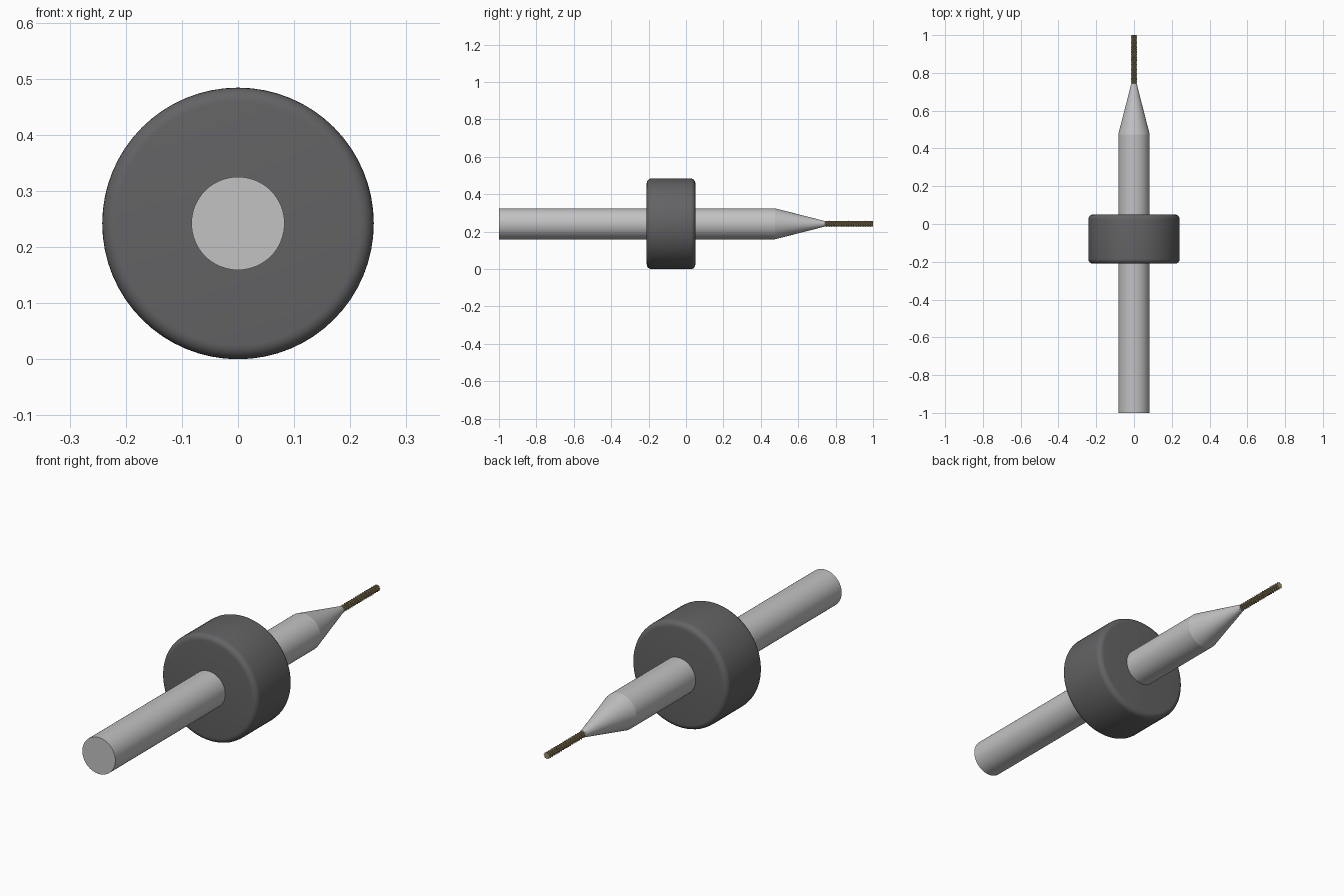
import bpy
import bmesh
import math

AXIS_Z = 0.242

cube = bpy.data.objects.get("Cube")
if cube:
    bpy.data.objects.remove(cube, do_unlink=True)


def make_material(name, colour):
    mat = bpy.data.materials.new(name)
    mat.use_nodes = True
    mat.diffuse_color = (*colour, 1)
    bsdf = mat.node_tree.nodes["Principled BSDF"]
    bsdf.inputs["Base Color"].default_value = (*colour, 1)
    return mat


steel = make_material("light steel", (0.54, 0.54, 0.55))
rubber = make_material("dark grey plastic", (0.125, 0.125, 0.13))
brass = make_material("dull brass", (0.33, 0.26, 0.12))


def lathe(name, profile, sides, mat, smooth=True, tooth=0.0):
    """Turn (y, radius) points about the long axis; tooth cuts diamond pyramids."""
    bm = bmesh.new()
    rings = []
    for j, (y, r) in enumerate(profile):
        ring = []
        for i in range(sides):
            a = math.tau * i / sides
            rad = r - tooth * ((i + j) % 2)
            ring.append(bm.verts.new((rad * math.cos(a), y, AXIS_Z + rad * math.sin(a))))
        rings.append(ring)
    for j in range(len(rings) - 1):
        for i in range(sides):
            k = (i + 1) % sides
            a, b = rings[j][i], rings[j][k]
            c, d = rings[j + 1][k], rings[j + 1][i]
            if not tooth:
                bm.faces.new((a, b, c, d))
            elif (i + j) % 2:      # groove runs from a to c
                bm.faces.new((a, b, c))
                bm.faces.new((a, c, d))
            else:                  # groove runs from b to d
                bm.faces.new((a, b, d))
                bm.faces.new((b, c, d))
    bm.faces.new(rings[0])
    bm.faces.new(rings[-1])
    bmesh.ops.recalc_face_normals(bm, faces=bm.faces)
    mesh = bpy.data.meshes.new(name)
    bm.to_mesh(mesh)
    bm.free()
    mesh.materials.append(mat)
    obj = bpy.data.objects.new(name, mesh)
    bpy.context.collection.objects.link(obj)
    if smooth:
        bpy.ops.object.select_all(action="DESELECT")
        obj.select_set(True)
        bpy.context.view_layer.objects.active = obj
        bpy.ops.object.shade_smooth_by_angle(angle=math.radians(30))
    return obj


# Straight shank
lathe("shank", [(-1, 0.083), (0.475, 0.083)], 64, steel)

# Tapered neck
lathe("tapered_neck", [(0.475, 0.083), (0.745, 0.014)], 64, steel)

# Depth collar with rounded rims
front, back, radius, fillet = -0.21, 0.05, 0.242, 0.025
arc = [math.pi / 2 * s / 6 for s in range(7)]
rim = [(fillet * (1 - math.sin(t)), radius - fillet * (1 - math.cos(t)))
       for t in reversed(arc)]
collar = [(front + d, r) for d, r in rim] + [(back - d, r) for d, r in reversed(rim)]
lathe("depth_collar", collar, 64, rubber)

# Diamond-cut cutting bit
rows = 40
bit = [(0.74 + 0.26 * j / rows, 0.0165) for j in range(rows + 1)]
lathe("cutting_bit", bit, 16, brass, smooth=False, tooth=0.004)
